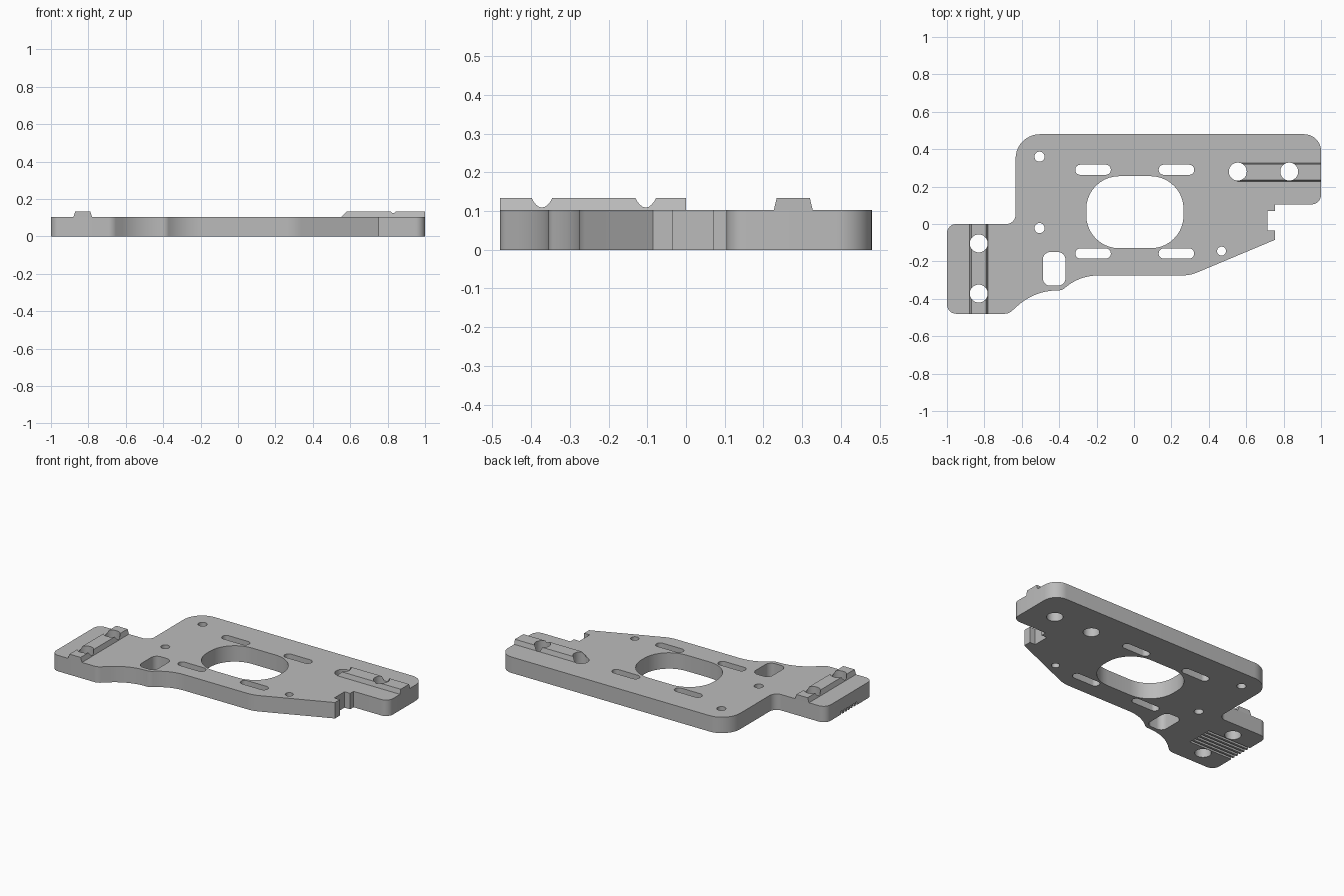
import bpy, bmesh, math
from mathutils import Vector

cube = bpy.data.objects.get("Cube")
if cube:
    bpy.data.objects.remove(cube, do_unlink=True)

THICK = 0.103
RIDGE_TOP = 0.133

metal = bpy.data.materials.new("grey metal")
metal.use_nodes = True
metal.diffuse_color = (0.5, 0.5, 0.5, 1)
metal.node_tree.nodes["Principled BSDF"].inputs["Base Color"].default_value = (0.5, 0.5, 0.5, 1)


def rounded(corners, steps=10):
    """Round each (x, y, radius) corner of a closed outline."""
    out = []
    for i, (x, y, r) in enumerate(corners):
        p = Vector((x, y))
        if r == 0:
            out.append(p)
            continue
        a = (Vector(corners[i - 1][:2]) - p).normalized()
        b = (Vector(corners[(i + 1) % len(corners)][:2]) - p).normalized()
        half = a.angle(b) / 2
        t = r / math.tan(half)
        c = p + (a + b).normalized() * (r / math.sin(half))
        v0, v1 = (p + a * t - c).normalized(), (p + b * t - c).normalized()
        out += [c + v0.slerp(v1, k / steps) * r for k in range(steps + 1)]
    return [p for i, p in enumerate(out) if (p - out[i - 1]).length > 1e-4]


def rounded_box(x, y, w, h, r):
    w, h = w / 2, h / 2
    return rounded([(x - w, y - h, r), (x + w, y - h, r), (x + w, y + h, r), (x - w, y + h, r)])


def prism(bm, bottom, z0, z1, top=None):
    """Join a bottom outline to a top outline of equal length."""
    top = top or bottom
    lo = [bm.verts.new((p[0], p[1], z0)) for p in bottom]
    hi = [bm.verts.new((p[0], p[1], z1)) for p in top]
    bm.faces.new(lo[::-1])
    bm.faces.new(hi)
    n = len(lo)
    for i in range(n):
        j = (i + 1) % n
        bm.faces.new((lo[i], lo[j], hi[j], hi[i]))


def finish(name, bm):
    bmesh.ops.recalc_face_normals(bm, faces=bm.faces)
    mesh = bpy.data.meshes.new(name)
    bm.to_mesh(mesh)
    bm.free()
    mesh.materials.append(metal)
    obj = bpy.data.objects.new(name, mesh)
    bpy.context.collection.objects.link(obj)
    return obj


# Plate outline, anticlockwise from the front corner of the side tab
bm = bmesh.new()
prism(bm, rounded([
    (-1, -0.48, 0.05), (-0.67, -0.48, 0.06), (-0.53, -0.355, 0.32),
    (-0.385, -0.355, 0.05), (-0.29, -0.275, 0.27), (0.3, -0.275, 0.2),
    (0.753, -0.085, 0), (0.753, -0.035, 0), (0.713, -0.035, 0),
    (0.713, 0.07, 0), (0.753, 0.07, 0), (0.753, 0.105, 0),
    (1, 0.105, 0.05), (1, 0.48, 0.09), (-0.633, 0.48, 0.13),
    (-0.633, 0, 0.05), (-1, 0, 0.05)]), 0, THICK)
plate = finish("base_plate", bm)

# Raised guide ridges, narrowing slightly to the top
bm = bmesh.new()
prism(bm, [(-0.88, -0.48), (-0.78, -0.48), (-0.78, 0), (-0.88, 0)], THICK, RIDGE_TOP,
      [(-0.87, -0.48), (-0.79, -0.48), (-0.79, 0), (-0.87, 0)])
left_ridge = finish("tab_ridge", bm)
bm = bmesh.new()
prism(bm, [(0.55, 0.227), (1, 0.227), (1, 0.327), (0.55, 0.327)], THICK, RIDGE_TOP,
      [(0.58, 0.234), (1, 0.234), (1, 0.32), (0.58, 0.32)])
right_ridge = finish("arm_ridge", bm)

# Cutter: motor opening, slots, window, screw holes
bm = bmesh.new()
holes = [rounded_box(0.005, 0.063, 0.52, 0.385, 0.175),
         rounded_box(-0.427, -0.24, 0.121, 0.18, 0.04)]
for x in (-0.219, 0.227):
    for y in (0.29, -0.158):
        holes.append(rounded_box(x, y, 0.19, 0.054, 0.0269))
for x, y, r in [(-0.505, 0.36, 0.027), (-0.505, -0.022, 0.027), (0.468, -0.145, 0.024),
                (-0.83, -0.104, 0.048), (-0.83, -0.372, 0.048),
                (0.555, 0.28, 0.048), (0.83, 0.28, 0.048)]:
    holes.append(rounded_box(x, y, 2 * r, 2 * r, r))
for outline in holes:
    prism(bm, outline, -0.1, 0.3)

# Cutter: belt teeth under the side tab
for i in range(6):
    y = -0.163 - i * 0.03
    prism(bm, [(-1.1, y - 0.008), (-0.69, y - 0.008), (-0.69, y + 0.008), (-1.1, y + 0.008)],
          -0.1, 0.02)
cutter = finish("hole_cutter", bm)
cutter.hide_render = True

# Cut the parts and shade them
for obj in (plate, left_ridge, right_ridge):
    bpy.ops.object.select_all(action="DESELECT")
    obj.select_set(True)
    bpy.context.view_layer.objects.active = obj
    mod = obj.modifiers.new("holes", "BOOLEAN")
    mod.operation = "DIFFERENCE"
    mod.solver = "EXACT"
    mod.object = cutter
    bpy.ops.object.modifier_apply(modifier=mod.name)
    bpy.ops.object.shade_smooth_by_angle(angle=math.radians(30))
bpy.data.objects.remove(cutter, do_unlink=True)
